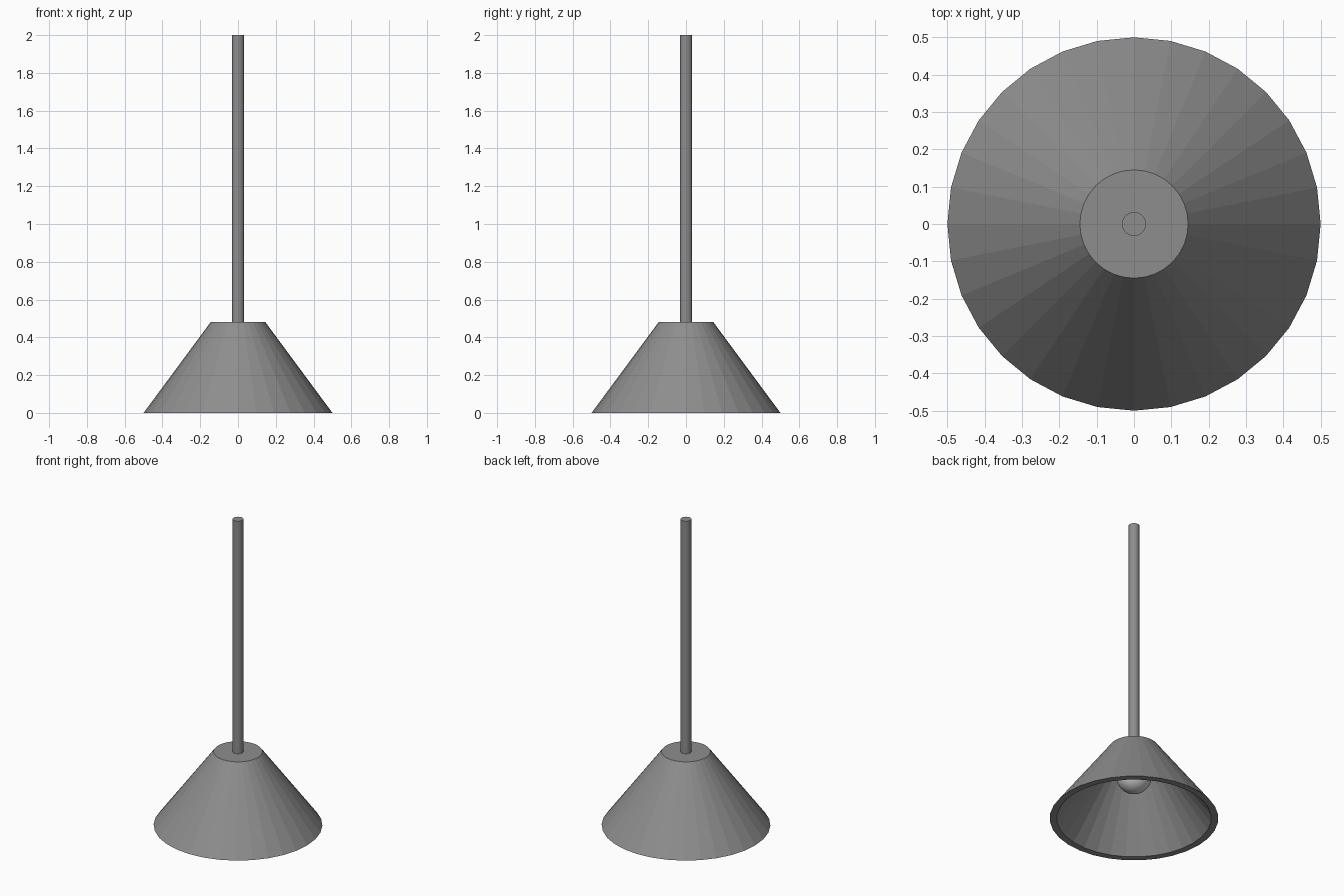
import bpy, bmesh, math

if "Cube" in bpy.data.objects:
    bpy.data.objects.remove(bpy.data.objects["Cube"])

SIDES = 32


def material(name, grey):
    mat = bpy.data.materials.new(name)
    mat.diffuse_color = (grey, grey, grey, 1)
    mat.use_nodes = True
    mat.node_tree.nodes["Principled BSDF"].inputs["Base Color"].default_value = mat.diffuse_color
    return mat


def lathe(name, profile, mat):
    """Spin a (radius, z) profile and cap both ends."""
    bm = bmesh.new()
    rings = []
    for r, z in profile:
        rings.append([bm.verts.new((r * math.cos(math.tau * i / SIDES),
                                    r * math.sin(math.tau * i / SIDES), z))
                      for i in range(SIDES)])
    for a, b in zip(rings, rings[1:]):
        for i in range(SIDES):
            j = (i + 1) % SIDES
            bm.faces.new((a[i], a[j], b[j], b[i]))
    bm.faces.new(rings[0])
    bm.faces.new(rings[-1])
    bmesh.ops.recalc_face_normals(bm, faces=bm.faces)
    mesh = bpy.data.meshes.new(name)
    bm.to_mesh(mesh)
    bm.free()
    mesh.materials.append(mat)
    obj = bpy.data.objects.new(name, mesh)
    bpy.context.collection.objects.link(obj)
    return obj


dark = material("dark_metal", 0.27)
glass = material("bulb_white", 1.0)

# Hollow conical shade: outer top, outer rim, inner rim, inner ceiling
lathe("lamp_shade", [(0.145, 0.48), (0.5, 0.0), (0.458, 0.0), (0.13, 0.445)], dark)

# Hanging rod, continuing through the shade to the bulb
lathe("hanging_rod", [(0.032, 0.36), (0.032, 2.0)], dark)

# Round bulb
bpy.ops.mesh.primitive_uv_sphere_add(segments=32, ring_count=16, radius=0.105,
                                     location=(0, 0, 0.285))
bulb = bpy.context.object
bulb.name = "bulb"
bulb.data.materials.append(glass)
bpy.ops.object.shade_smooth()
